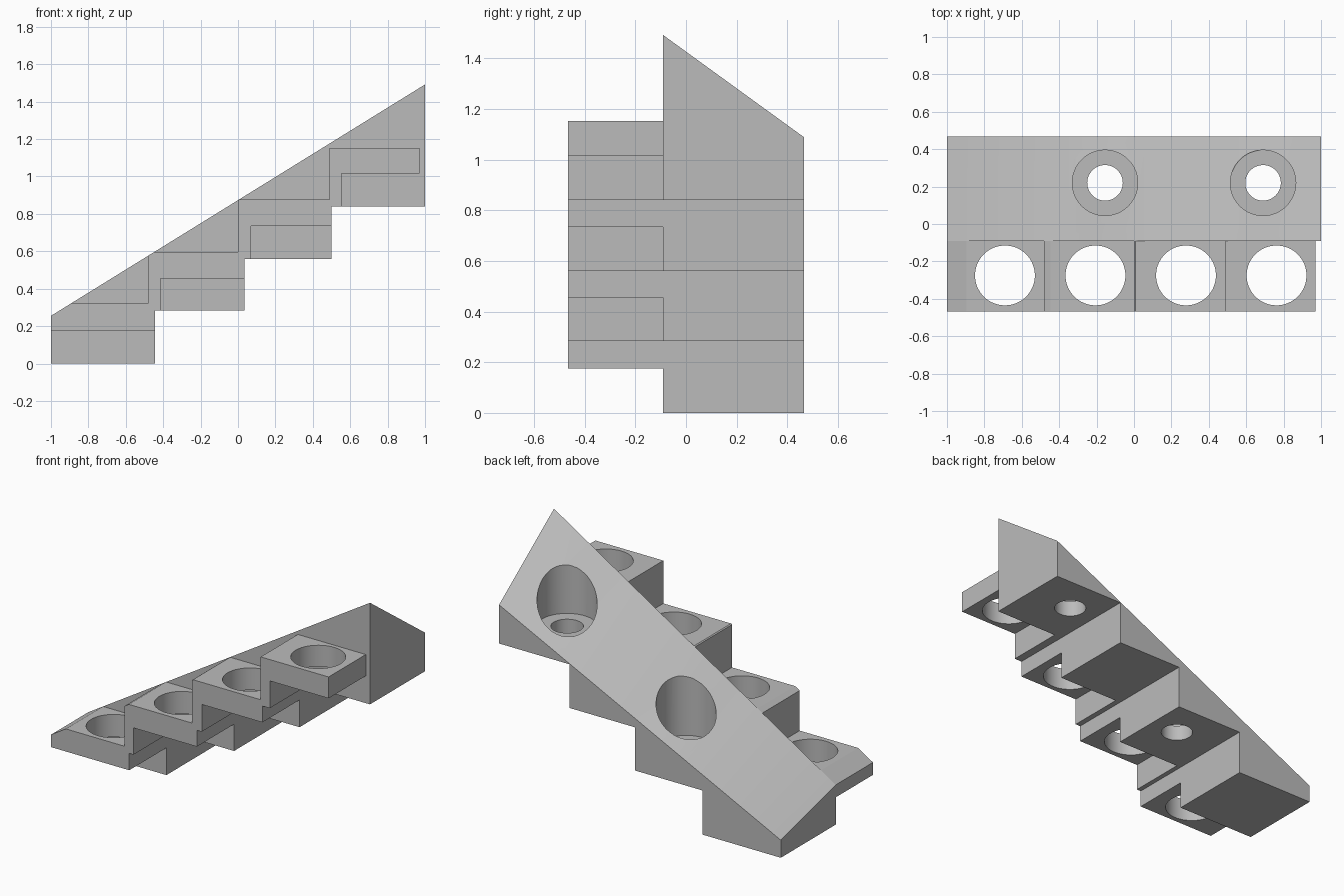
import bpy
import bmesh
from math import radians

cube = bpy.data.objects.get("Cube")
if cube:
    bpy.data.objects.remove(cube, do_unlink=True)

FRONT, WALL, BACK = -0.467, -0.09, 0.467

grey = bpy.data.materials.new("plain grey")
grey.use_nodes = True
grey.diffuse_color = (0.5, 0.5, 0.5, 1)
bsdf = next(n for n in grey.node_tree.nodes if n.type == 'BSDF_PRINCIPLED')
bsdf.inputs["Base Color"].default_value = grey.diffuse_color


def loft(name, front, back, y0, y1):
    """Solid between two matching x-z outlines."""
    bm = bmesh.new()
    a = [bm.verts.new((x, y0, z)) for x, z in front]
    b = [bm.verts.new((x, y1, z)) for x, z in back]
    bm.faces.new(a)
    bm.faces.new(b[::-1])
    n = len(a)
    for i in range(n):
        j = (i + 1) % n
        bm.faces.new((a[i], b[i], b[j], a[j]))
    bmesh.ops.recalc_face_normals(bm, faces=bm.faces)
    mesh = bpy.data.meshes.new(name)
    bm.to_mesh(mesh)
    bm.free()
    obj = bpy.data.objects.new(name, mesh)
    bpy.context.collection.objects.link(obj)
    mesh.materials.append(grey)
    return obj


def drill(obj, x, y, radius, z0, z1):
    """Cut a vertical round hole from z0 to z1."""
    bpy.ops.mesh.primitive_cylinder_add(vertices=64, radius=radius, depth=z1 - z0,
                                        location=(x, y, (z0 + z1) / 2))
    cutter = bpy.context.object
    cutter.name = "hole_cutter"
    cutter.hide_render = True
    cutter.data.materials.append(grey)
    mod = obj.modifiers.new("hole", 'BOOLEAN')
    mod.operation = 'DIFFERENCE'
    mod.solver = 'EXACT'
    mod.object = cutter
    bpy.context.view_layer.objects.active = obj
    bpy.ops.object.modifier_apply(modifier=mod.name)
    bpy.data.objects.remove(cutter, do_unlink=True)


def finish(obj):
    bpy.ops.object.select_all(action='DESELECT')
    obj.select_set(True)
    bpy.context.view_layer.objects.active = obj
    bpy.ops.object.shade_smooth_by_angle(angle=radians(25))


# Mounting block: stepped underside, twisted sloping top
steps = [(-1, 0), (-0.445, 0), (-0.445, 0.283), (0.035, 0.283), (0.035, 0.56),
         (0.5, 0.56), (0.5, 0.84), (1, 0.84)]
COLUMNS = 32


def slope(z_low, z_high):
    ts = [1 - i / COLUMNS for i in range(COLUMNS + 1)]
    return [(2 * t - 1, z_low + t * (z_high - z_low)) for t in ts]


block = loft("mounting_block", steps + slope(0.255, 1.492),
             steps + slope(0.113, 1.088), WALL, BACK)

# Counterbored screw holes
for x, bottom in ((-0.155, 0.283), (0.69, 0.84)):
    drill(block, x, 0.22, 0.175, bottom + 0.1, 2)
    drill(block, x, 0.22, 0.095, bottom - 0.1, bottom + 0.2)
finish(block)

# Stair of four shelves joined by thin risers
under = [(-1, 0.175), (-0.445, 0.175), (-0.445, 0.283), (-0.415, 0.283),
         (-0.415, 0.455), (0.035, 0.455), (0.035, 0.56), (0.07, 0.56),
         (0.07, 0.735), (0.5, 0.735), (0.5, 0.84), (0.553, 0.84),
         (0.553, 1.015), (0.97, 1.015)]
over = [(0.97, 1.152), (0.488, 1.152), (0.488, 0.877), (0.007, 0.877),
        (0, 0.872), (0, 0.597), (-0.447, 0.597), (-0.48, 0.577),
        (-0.48, 0.32), (-0.895, 0.32), (-1, 0.255)]
shelves = loft("stepped_shelves", under + over, under + over, FRONT, WALL)

# Round holder hole through each shelf
for i in range(4):
    drill(shelves, -0.69 + 0.484 * i, -0.275, 0.16, -0.5, 2)
finish(shelves)
